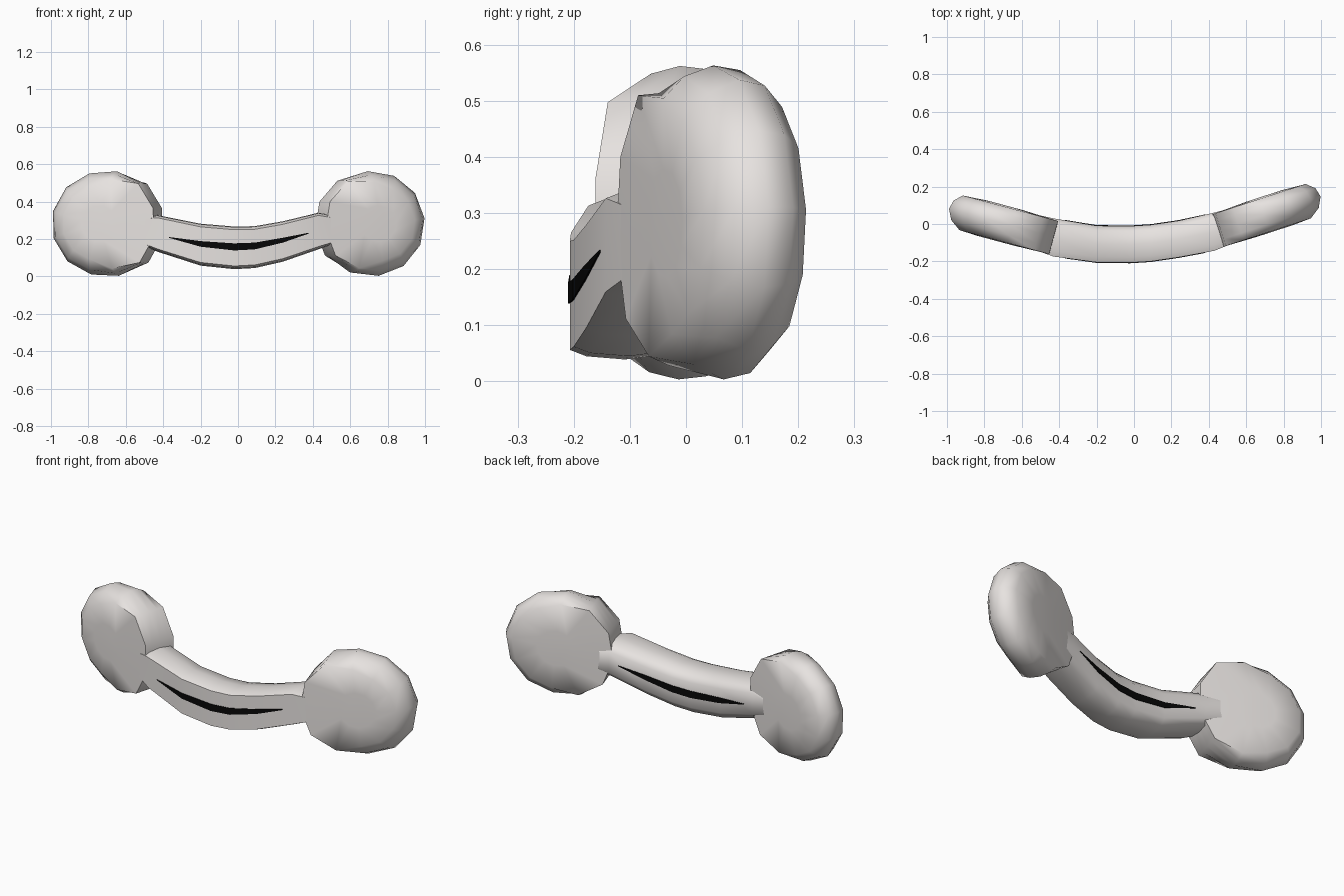
import bpy, bmesh, math
from mathutils import Matrix, Vector

if "Cube" in bpy.data.objects:
    bpy.data.objects.remove(bpy.data.objects["Cube"])


def material(name, rgb):
    m = bpy.data.materials.new(name)
    m.diffuse_color = (*rgb, 1)
    m.use_nodes = True
    m.node_tree.nodes["Principled BSDF"].inputs["Base Color"].default_value = m.diffuse_color
    return m


GREY = material("warm grey", (0.82, 0.785, 0.765))
BLACK = material("black", (0.002, 0.002, 0.002))


def finish(bm, name, mat, angle=60):
    bmesh.ops.recalc_face_normals(bm, faces=bm.faces)
    me = bpy.data.meshes.new(name)
    bm.to_mesh(me)
    bm.free()
    ob = bpy.data.objects.new(name, me)
    bpy.context.collection.objects.link(ob)
    me.materials.append(mat)
    bpy.ops.object.select_all(action='DESELECT')
    ob.select_set(True)
    bpy.context.view_layer.objects.active = ob
    bpy.ops.object.shade_smooth_by_angle(angle=math.radians(angle))
    return ob


def skin(bm, rings):
    """Join closed rings of equal size and cap both ends."""
    loops = [[bm.verts.new(p) for p in r] for r in rings]
    n = len(loops[0])
    for a, b in zip(loops, loops[1:]):
        for i in range(n):
            j = (i + 1) % n
            bm.faces.new((a[i], a[j], b[j], b[i]))
    bm.faces.new(loops[0])
    bm.faces.new(loops[-1])


def pad(name, centre, tilt, phase, inward, reach):
    """Twelve-sided disc: rounded rim outside, full-width faces toward the bar."""
    profile = [(0.10, -0.100), (0.205, -0.095), (0.262, -0.055), (0.290, 0.0),
               (0.278, 0.05), (0.235, 0.088), (0.10, 0.096)]
    turn = Matrix.Translation(centre) @ Matrix.Rotation(math.radians(tilt), 4, 'Z')
    rings = []
    for r, y in profile:
        ring = []
        for i in range(12):
            a = math.radians(phase + 30 * i)
            w = min(1, max(0, 0.15 + 1.3 * inward * math.cos(a)))
            rr = r if r < 0.15 else r + (reach - r) * w
            ring.append(turn @ Vector((rr * math.cos(a), y, 0.965 * rr * math.sin(a))))
        rings.append(ring)
    bm = bmesh.new()
    skin(bm, rings)
    finish(bm, name, GREY)


def sweep(name, stations, section, mat):
    """Section scaled to each station: x, y, z, half depth, half height."""
    bm = bmesh.new()
    skin(bm, [[(x, y + u * hy, z + v * hz) for u, v in section]
              for x, y, z, hy, hz in stations])
    finish(bm, name, mat)


# round end pads
pad("right_pad", (0.723, 0.058, 0.282), 18, 6, -1, 0.300)
pad("left_pad", (-0.717, 0.008, 0.282), -15, 16, 1, 0.310)

# curved bar, its ends fading into the pads
bar = [(-0.68, 0.0, 0.27, 0.085, 0.03),
       (-0.43, -0.072, 0.230, 0.102, 0.098),
       (-0.20, -0.107, 0.170, 0.098, 0.112),
       (-0.02, -0.109, 0.153, 0.098, 0.114),
       (0.09, -0.102, 0.157, 0.098, 0.112),
       (0.24, -0.080, 0.187, 0.098, 0.108),
       (0.43, -0.041, 0.243, 0.102, 0.098),
       (0.68, 0.043, 0.26, 0.085, 0.03)]
bar_section = [(1, 0.6), (0.7, 0.92), (0, 1), (-0.7, 0.97), (-1, 0.85),
               (-1, -0.85), (-0.7, -0.95), (0, -1), (0.7, -0.92), (1, -0.6)]
sweep("curved_bar", bar, bar_section, GREY)

# thin dark core line just breaking the bar's front and back surface
core = [(-0.37, -0.081, 0.209, 0.103, 0.002),
        (-0.20, -0.107, 0.174, 0.101, 0.015),
        (-0.02, -0.109, 0.158, 0.101, 0.019),
        (0.09, -0.102, 0.163, 0.101, 0.018),
        (0.24, -0.080, 0.194, 0.101, 0.013),
        (0.38, -0.052, 0.232, 0.103, 0.002)]
sweep("dark_core_line", core, [(1, 1), (-1, 1), (-1, -1), (1, -1)], BLACK)
